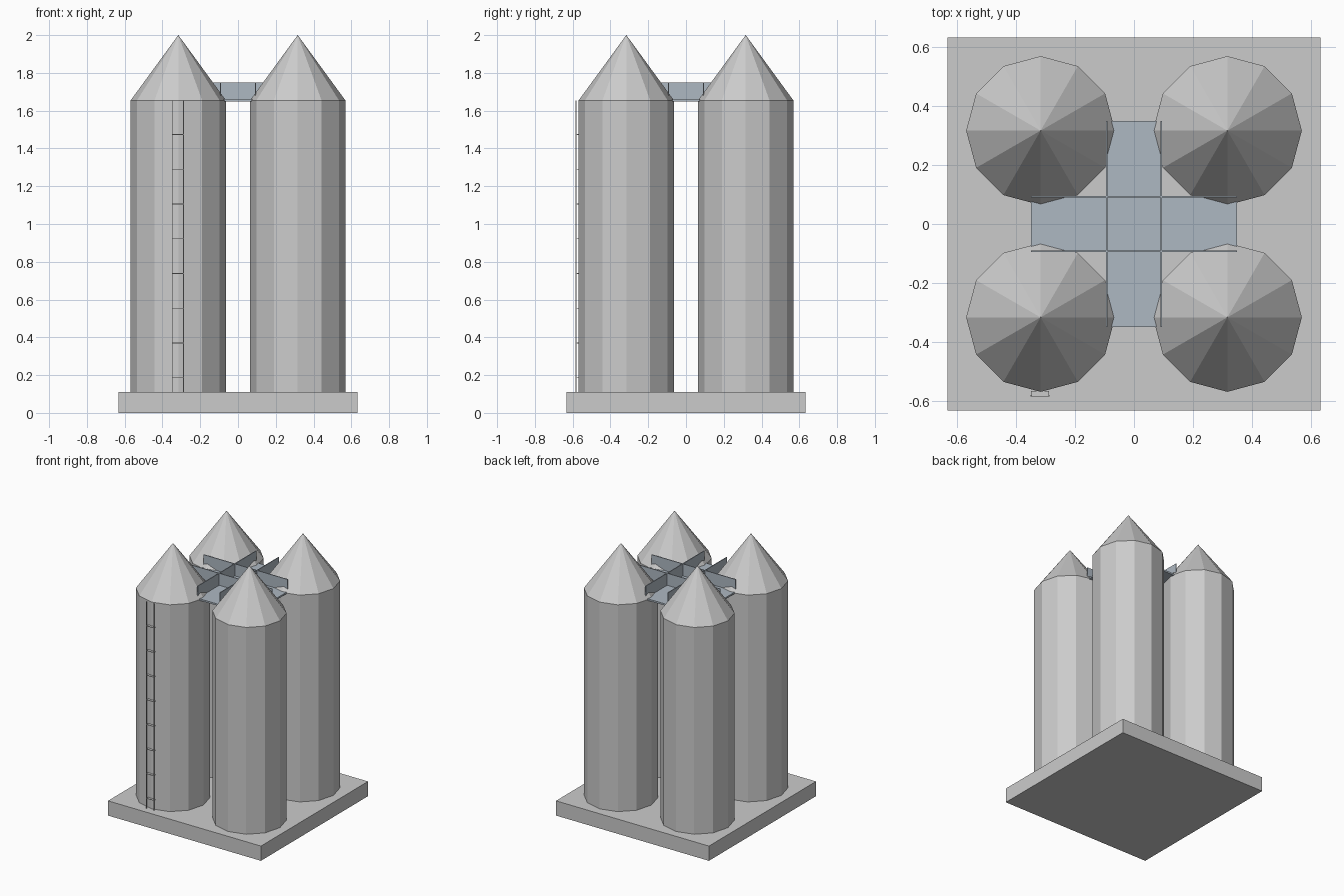
import bpy
from math import radians

if "Cube" in bpy.data.objects:
    bpy.data.objects.remove(bpy.data.objects["Cube"])

steel = bpy.data.materials.new("walkway_steel")
steel.diffuse_color = (0.42, 0.48, 0.54, 1)
steel.use_nodes = True
steel.node_tree.nodes["Principled BSDF"].inputs["Base Color"].default_value = steel.diffuse_color


def box(name, lo, hi, mat=None):
    """Axis-aligned box between two corners."""
    bpy.ops.mesh.primitive_cube_add(size=1, location=[(a + b) / 2 for a, b in zip(lo, hi)])
    ob = bpy.context.object
    ob.name = name
    ob.scale = [b - a for a, b in zip(lo, hi)]
    bpy.ops.object.transform_apply(location=False, rotation=False, scale=True)
    if mat:
        ob.data.materials.append(mat)
    return ob


BASE, EAVES, TOP = 0.11, 1.655, 2.0
C, R = 0.316, 0.252

# Square foundation slab
box("foundation", (-0.632, -0.632, 0), (0.632, 0.632, BASE))

# Four twelve-sided silos with conical roofs
for sx in (-1, 1):
    for sy in (-1, 1):
        bpy.ops.mesh.primitive_cylinder_add(
            vertices=12, radius=R, depth=EAVES - BASE,
            location=(sx * C, sy * C, (BASE + EAVES) / 2))
        bpy.context.object.name = "silo_body"
        bpy.ops.mesh.primitive_cone_add(
            vertices=12, radius1=R, radius2=0, depth=TOP - EAVES,
            location=(sx * C, sy * C, (TOP + EAVES) / 2))
        bpy.context.object.name = "silo_roof"

# Crossing walkways with solid side panels
L, W, T = 0.348, 0.092, 0.003
for i, angle in enumerate((0, 90)):
    parts = [box("walkway_floor", (-L, -W, 1.648), (L, W, 1.66 + i * 0.0005), steel)]
    for s in (-1, 1):
        parts.append(box("walkway_side", (-L, s * W - T, 1.65), (L, s * W + T, 1.75), steel))
    for ob in parts:
        x, y, z = ob.location
        if angle:
            ob.location = (-y, x, z)
            ob.rotation_euler.z = radians(angle)

# Ladder on the front left silo
x0, x1, y0, y1 = -0.348, -0.288, -0.584, -0.579
for x in (x0, x1):
    box("ladder_rail", (x - 0.002, y0, BASE), (x + 0.002, y1, EAVES))
for i in range(8):
    z = 0.186 + i * 0.184
    box("ladder_rung", (x0, y0, z - 0.002), (x1, -0.565, z + 0.002))
